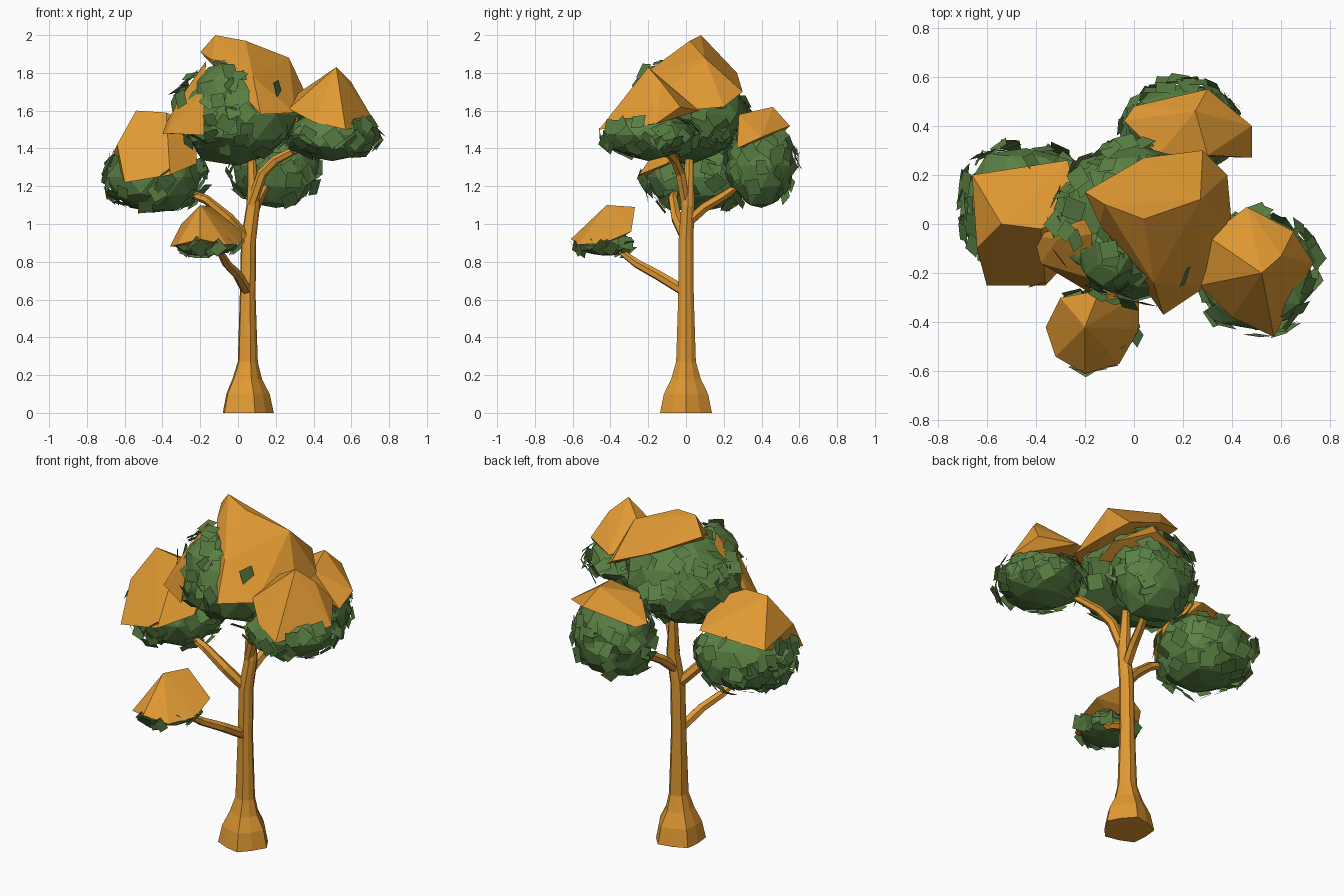
import bpy, bmesh, math, random
from mathutils import Vector, Matrix, noise

random.seed(7)
cube = bpy.data.objects.get("Cube")
if cube:
    bpy.data.objects.remove(cube)


def material(name, colour):
    mat = bpy.data.materials.new(name)
    mat.use_nodes = True
    mat.diffuse_color = colour
    node = mat.node_tree.nodes["Principled BSDF"]
    node.inputs["Base Color"].default_value = colour
    node.inputs["Roughness"].default_value = 0.9
    return mat


AMBER = material("amber", (0.75, 0.32, 0.033, 1))
GREEN = material("leaf_green", (0.102, 0.216, 0.058, 1))


def finish(name, bm, mat):
    mesh = bpy.data.meshes.new(name)
    bm.to_mesh(mesh)
    bm.free()
    mesh.materials.append(mat)
    obj = bpy.data.objects.new(name, mesh)
    bpy.context.collection.objects.link(obj)
    return obj


def tube(name, path, sides=6, lobes=0.0):
    """Faceted tube along (x, y, z, radius) points; lobes ridge the wide rings."""
    bm = bmesh.new()
    pts = [Vector(p[:3]) for p in path]
    rings = []
    for i, p in enumerate(path):
        way = pts[min(i + 1, len(pts) - 1)] - pts[max(i - 1, 0)]
        turn = Vector((0, 0, 1)).rotation_difference(way)
        if i == 0 and lobes:
            turn.identity()
        ring = []
        for k in range(sides):
            a = math.tau * k / sides
            r = p[3] * (1 + lobes * (-1) ** k * min(1, p[3] / 0.1))
            ring.append(bm.verts.new(pts[i] + turn @ Vector((r * math.cos(a), r * math.sin(a), 0))))
        rings.append(ring)
    for low, high in zip(rings, rings[1:]):
        for k in range(sides):
            n = (k + 1) % sides
            bm.faces.new((low[k], low[n], high[n], high[k]))
    bm.faces.new(rings[0][::-1])
    bm.faces.new(rings[-1])
    return finish(name, bm, AMBER)


cap_planes = []


def cap(name, points):
    """Angular canopy shell: the convex hull of its corner points."""
    bm = bmesh.new()
    for p in points:
        bm.verts.new(p)
    bmesh.ops.convex_hull(bm, input=bm.verts)
    bmesh.ops.delete(bm, geom=[v for v in bm.verts if not v.link_faces], context="VERTS")
    bmesh.ops.recalc_face_normals(bm, faces=bm.faces)
    cap_planes.append([(f.calc_center_median(), f.normal.copy()) for f in bm.faces])
    return finish(name, bm, AMBER)


def covered(p):
    return any(all((p - c).dot(n) < 0.015 for c, n in planes) for planes in cap_planes)


def foliage(name, centre, radii, leaves, size=0.08):
    """Rough faceted green mass with square leaves scattered over it."""
    centre, radii = Vector(centre), Vector(radii)
    bm = bmesh.new()
    bmesh.ops.create_icosphere(bm, subdivisions=2, radius=1)
    for v in bm.verts:
        v.co *= 1 + 0.13 * noise.noise(v.co * 2 + centre * 9)
        v.co = centre + v.co * radii
    finish(name, bm, GREEN)

    bm = bmesh.new()
    placed = 0
    while placed < leaves:
        d = Vector([random.gauss(0, 1) for _ in range(3)]).normalized()
        p = centre + d * radii * random.uniform(0.98, 1.1)
        if d.z < -0.75 or covered(p):
            continue
        placed += 1
        normal = Vector([d[i] / radii[i] for i in range(3)]).normalized()
        normal += Vector([random.uniform(-0.4, 0.4) for _ in range(3)])
        turn = normal.to_track_quat("Z", "Y").to_matrix() @ Matrix.Rotation(random.uniform(0, math.tau), 3, "Z")
        h = size * random.uniform(0.4, 0.55)
        corners = [(-h, -h), (h, -h), (h, h), (-h, h)]
        bm.faces.new([bm.verts.new(p + turn @ Vector((x, y, 0))) for x, y in corners])
    finish(name + "_leaves", bm, GREEN)


# Trunk with flared, ridged roots
tube("trunk", [(.045, 0, 0, .135), (.045, 0, .1, .115), (.045, 0, .18, .078),
               (.05, 0, .27, .053), (.05, 0, .62, .042), (.055, 0, .92, .04),
               (.08, .01, 1.1, .036), (.07, .02, 1.42, .018)], 10, 0.07)

# Branches
tube("low_branch", [(.05, 0, .64, .03), (0, -.15, .73, .027), (-.06, -.26, .79, .024), (-.11, -.38, .88, .015)])
tube("left_branch", [(.05, 0, .92, .03), (-.05, -.05, 1.03, .03), (-.17, -.07, 1.13, .025), (-.36, -.05, 1.2, .018)])
tube("right_branch", [(.07, 0, 1.1, .028), (.13, -.03, 1.27, .028), (.2, -.06, 1.34, .025), (.38, -.14, 1.43, .018)])
tube("back_branch", [(.06, 0, 1, .028), (.09, .1, 1.09, .028), (.12, .2, 1.15, .025), (.17, .33, 1.24, .018)])

# Canopy caps
cap("crown_cap", [(-.12, .08, 2), (-.2, .13, 1.91), (.04, .02, 1.97), (.27, .1, 1.88),
                  (.28, .3, 1.7), (.04, .27, 1.8), (.38, .2, 1.62), (.4, -.02, 1.6), (.3, -.25, 1.59),
                  (.12, -.37, 1.58), (.08, -.24, 1.78), (-.14, 0, 1.87)])
cap("crown_side_cap", [(-.17, -.04, 1.86), (-.2, .02, 1.82), (-.41, -.05, 1.48),
                       (-.38, -.16, 1.48), (-.18, -.28, 1.47), (-.18, -.22, 1.7), (-.31, -.06, 1.66)])
cap("left_cap", [(-.54, 0, 1.6), (-.38, -.02, 1.59), (-.27, .26, 1.42), (-.66, .2, 1.38),
                 (-.64, -.1, 1.42), (-.6, -.25, 1.22), (-.36, -.25, 1.26), (-.22, -.1, 1.32), (-.22, .05, 1.52)])
cap("right_cap", [(.52, -.2, 1.83), (.6, -.13, 1.75), (.46, .07, 1.6), (.65, -.03, 1.62),
                  (.73, -.16, 1.53), (.57, -.46, 1.5), (.4, -.38, 1.54), (.27, -.25, 1.61), (.3, -.05, 1.68)])
cap("back_cap", [(.25, .46, 1.62), (.3, .55, 1.52), (-.04, .42, 1.46), (0, .48, 1.45),
                 (.48, .4, 1.46), (.48, .27, 1.4), (.1, .28, 1.55), (.3, .28, 1.58)])
cap("low_cap", [(-.2, -.42, 1.1), (-.14, -.27, 1.09), (-.3, -.3, 1), (-.36, -.42, .88),
                (-.32, -.54, .89), (-.2, -.61, .92), (-.06, -.57, .89), (.02, -.43, .9), (.02, -.29, .96)])

# Green masses under the caps
foliage("crown_foliage", (0, .01, 1.58), (.33, .31, .26), 90)
foliage("crown_front_foliage", (-.09, -.12, 1.66), (.15, .16, .19), 14)
foliage("left_foliage", (-.44, .06, 1.25), (.26, .27, .2), 70)
foliage("right_foliage", (.5, -.2, 1.47), (.24, .24, .13), 50)
foliage("back_foliage", (.2, .4, 1.31), (.23, .18, .23), 65)
foliage("low_foliage", (-.17, -.43, .89), (.17, .15, .06), 18)
